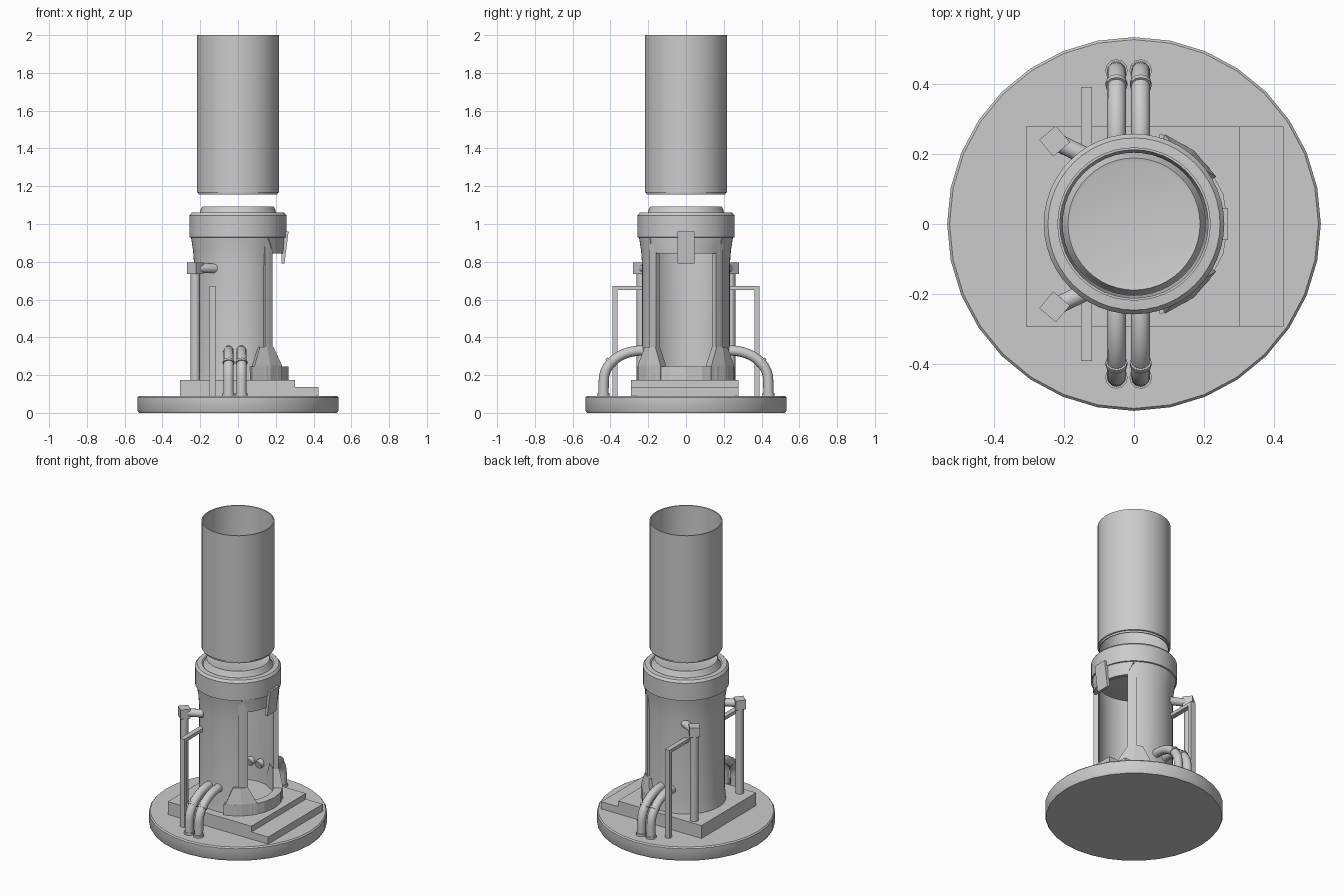
import bpy, bmesh, math
from mathutils import Vector

if "Cube" in bpy.data.objects:
    bpy.data.objects.remove(bpy.data.objects["Cube"])


def finish(name, bm, smooth=True):
    bmesh.ops.recalc_face_normals(bm, faces=bm.faces[:])
    me = bpy.data.meshes.new(name)
    bm.to_mesh(me)
    bm.free()
    ob = bpy.data.objects.new(name, me)
    bpy.context.collection.objects.link(ob)
    if smooth:
        bpy.ops.object.select_all(action='DESELECT')
        ob.select_set(True)
        bpy.context.view_layer.objects.active = ob
        bpy.ops.object.shade_smooth_by_angle(angle=math.radians(35))
    return ob


def lathe(name, prof, n=32, start=0, smooth=True, closed=False):
    """Full turn of an (r, z) profile; caps its ends unless the profile is closed."""
    bm = bmesh.new()
    rings = [[bm.verts.new((r * math.cos(t), r * math.sin(t), z))
              for t in (start + math.tau * i / n for i in range(n))] for r, z in prof]
    pairs = list(zip(rings, rings[1:]))
    if closed:
        pairs.append((rings[-1], rings[0]))
    else:
        bm.faces.new(rings[0])
        bm.faces.new(rings[-1])
    for a, b in pairs:
        for i in range(n):
            j = (i + 1) % n
            bm.faces.new((a[i], a[j], b[j], b[i]))
    return finish(name, bm, smooth)


def arc(name, prof, spans, n, smooth=True):
    """Partial turn of a closed (r, z) profile; spans gives (start, end) degrees per point."""
    bm = bmesh.new()
    if isinstance(spans, tuple):
        spans = [spans] * len(prof)
    rows = []
    for k in range(n + 1):
        row = []
        for (r, z), (a, b) in zip(prof, spans):
            t = math.radians(a + (b - a) * k / n)
            row.append(bm.verts.new((r * math.cos(t), r * math.sin(t), z)))
        rows.append(row)
    m = len(prof)
    for p, q in zip(rows, rows[1:]):
        for i in range(m):
            j = (i + 1) % m
            bm.faces.new((p[i], p[j], q[j], q[i]))
    bm.faces.new(rows[0])
    bm.faces.new(rows[-1])
    return finish(name, bm, smooth)


def box(name, x, y, z):
    bm = bmesh.new()
    bmesh.ops.create_cube(bm, size=1)
    for v in bm.verts:
        v.co = Vector([(a + b) / 2 + c * (b - a) for c, (a, b) in zip(v.co, (x, y, z))])
    return finish(name, bm, False)


def pipe(name, pts, radius, n=12):
    """Round tube swept along a path."""
    bm = bmesh.new()
    pts = [Vector(p) for p in pts]
    rings = []
    for i, p in enumerate(pts):
        d = (pts[min(i + 1, len(pts) - 1)] - pts[max(i - 1, 0)]).normalized()
        u = d.cross(Vector((1, 0, 0))).normalized()
        w = d.cross(u)
        rings.append([bm.verts.new(p + radius * (math.cos(t) * u + math.sin(t) * w))
                      for t in (math.tau * k / n for k in range(n))])
    for a, b in zip(rings, rings[1:]):
        for k in range(n):
            bm.faces.new((a[k], a[(k + 1) % n], b[(k + 1) % n], b[k]))
    bm.faces.new(rings[0])
    bm.faces.new(rings[-1])
    return finish(name, bm)


# Round base and stepped platform
lathe("base_disc", [(0.525, 0), (0.532, 0.012), (0.532, 0.082), (0.525, 0.09)], 32)
box("platform", (-0.307, 0.302), (-0.292, 0.277), (0.085, 0.175))
box("front_step", (0.29, 0.425), (-0.292, 0.277), (0.085, 0.137))

# Chamber: floor, open-fronted wall, sill
lathe("chamber_floor", [(0.235, 0.17), (0.235, 0.195)], 32)
arc("chamber_wall", [(0.24, 0.175), (0.232, 0.25), (0.232, 0.78), (0.238, 0.86),
                     (0.249, 0.93), (0.22, 0.93), (0.215, 0.78), (0.215, 0.175)], (50, 310), 40)
arc("door_sill", [(0.268, 0.17), (0.268, 0.245), (0.215, 0.245), (0.215, 0.17)], (-74, 74), 8, False)

# Door pillars with flared feet
for side, s in (("left", -1), ("right", 1)):
    arc(side + "_pillar", [(0.243, 0.2), (0.243, 0.915), (0.212, 0.915), (0.212, 0.2)],
        (s * 41, s * 54), 2, False)
    wide, narrow = (s * 30, s * 71), (s * 41, s * 62)
    arc(side + "_pillar_foot", [(0.27, 0.175), (0.27, 0.25), (0.248, 0.35), (0.21, 0.35), (0.21, 0.25), (0.21, 0.175)],
        [wide, wide, narrow, narrow, wide, wide], 2, False)

# Collar, door visor and tab
lathe("collar", [(0.235, 0.925), (0.257, 0.93), (0.257, 1.045), (0.245, 1.06), (0.215, 1.062),
                 (0.208, 1.055), (0.2, 1.065), (0.196, 1.08), (0.188, 1.093), (0.178, 1.09)], 48)
top, low = (-50, 50), (-40, 40)
arc("door_visor", [(0.25, 0.93), (0.243, 0.845), (0.22, 0.845), (0.22, 0.93)],
    [top, low, low, top], 14)
tab = box("visor_tab", (-0.016, 0.016), (-0.046, 0.046), (-0.085, 0.085))
for v in tab.data.vertices:
    if v.co.z < 0:
        v.co.x -= 0.022
    if v.co.z < 0 and v.co.x < -0.02:
        v.co.x += 0.015
tab.location = (0.252, 0, 0.876)

# Upper hollow tube
lathe("upper_tube", [(0.218, 1.168), (0.218, 2.0), (0.211, 2.0), (0.206, 1.168),
                     (0.203, 1.155), (0.209, 1.155), (0.211, 1.166)], 48, closed=True)

# Mirrored side fittings
for side, s in (("front", -1), ("back", 1)):
    # Paired bent hoses with bands
    for k, x in enumerate((-0.05, 0.019)):
        path = [(x - 0.004, s * 0.19, 0.318)]
        for i in range(11):
            t = math.radians(90 - 9 * i)
            path.append((x, s * (0.235 + 0.2 * math.cos(t)), 0.175 + 0.155 * math.sin(t)))
        path.append((x, s * 0.437, 0.085))
        pipe(f"{side}_hose_{k + 1}", path, 0.027)
        pipe(f"{side}_hose_band_{k + 1}", [(x, s * 0.393, 0.273), (x, s * 0.402, 0.262)], 0.031)
        pipe(f"{side}_hose_base_{k + 1}", [(x, s * 0.437, 0.085), (x, s * 0.437, 0.105)], 0.032)
    # Standing pole with elbow block and feed pipe
    py = s * 0.236
    pipe(side + "_pole", [(-0.226, py, 0.17), (-0.226, py, 0.75)], 0.025)
    block = box(side + "_pole_block", (-0.031, 0.031), (-0.031, 0.031), (-0.031, 0.031))
    block.location = (-0.226, py, 0.765)
    block.rotation_euler.z = math.radians(40 * s)
    pipe(side + "_feed_pipe", [(-0.226, py, 0.765), (-0.12, s * 0.185, 0.765)], 0.025)
    # Square rail
    y0, y1, y2 = s * 0.2, s * 0.362, s * 0.39
    box(side + "_rail_post", (-0.151, -0.119), sorted((y1, y2)), (0.085, 0.672))
    box(side + "_rail_bar", (-0.151, -0.119), sorted((y0 - s * 0.02, y1)), (0.65, 0.672))
